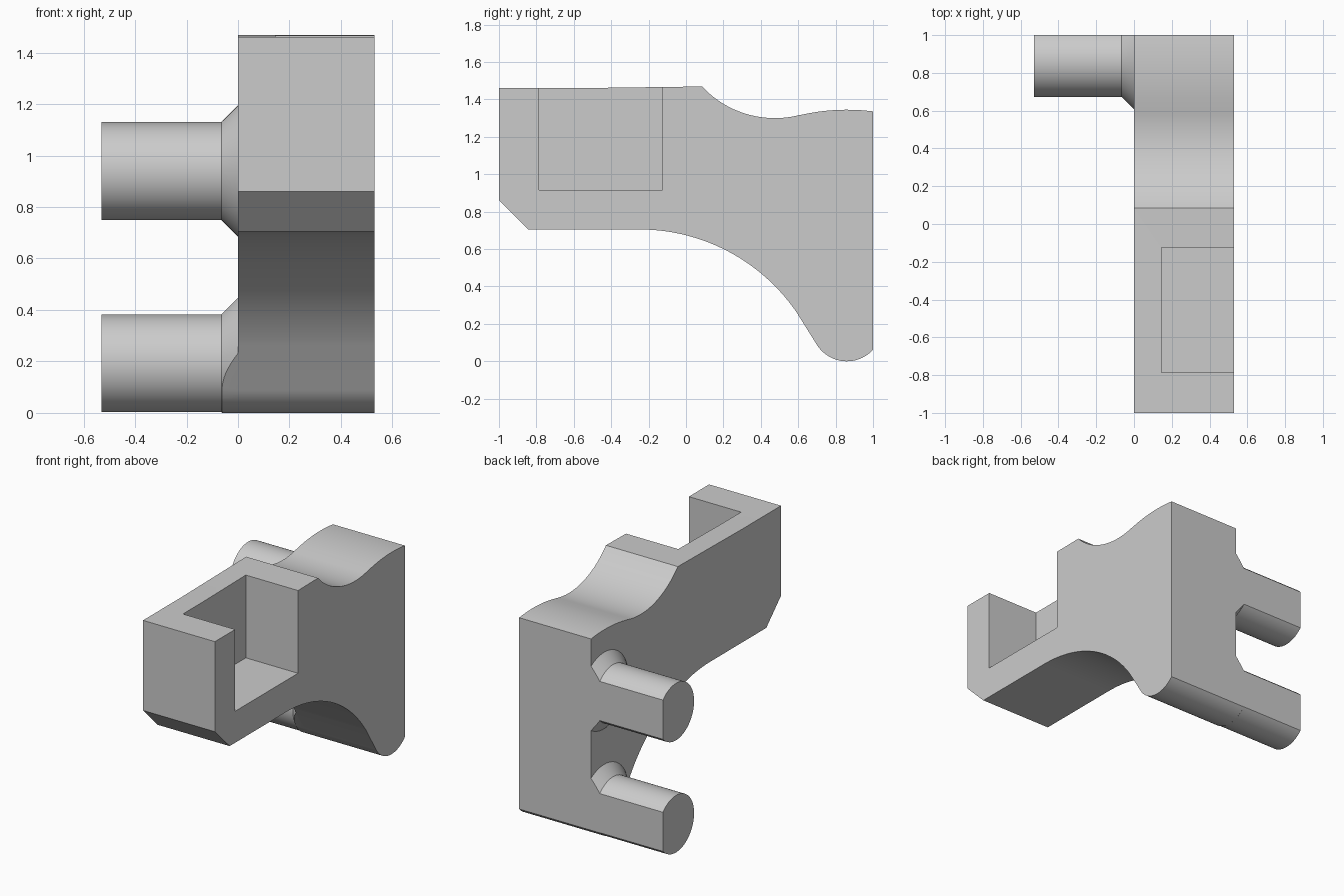
import bpy, bmesh
from math import sin, cos, radians

cube = bpy.data.objects.get("Cube")
if cube:
    bpy.data.objects.remove(cube, do_unlink=True)

grey = bpy.data.materials.new("plain_grey")
grey.use_nodes = True
colour = (0.6, 0.6, 0.6, 1)
grey.diffuse_color = colour
grey.node_tree.nodes["Principled BSDF"].inputs["Base Color"].default_value = colour


def make_object(name, bm):
    bmesh.ops.recalc_face_normals(bm, faces=bm.faces)
    mesh = bpy.data.meshes.new(name)
    bm.to_mesh(mesh)
    bm.free()
    mesh.materials.append(grey)
    obj = bpy.data.objects.new(name, mesh)
    bpy.context.collection.objects.link(obj)
    return obj


def arc(y, z, r, start, end, steps):
    """Points on a circle in the side plane, angles in degrees."""
    angles = [radians(start + (end - start) * i / steps) for i in range(steps + 1)]
    return [(y + r * cos(a), z + r * sin(a)) for a in angles]


def prism(name, outline, x0, x1):
    """Extrude a side outline across the width."""
    bm = bmesh.new()
    face = bm.faces.new([bm.verts.new((x0, y, z)) for y, z in outline])
    side = bmesh.ops.extrude_face_region(bm, geom=[face])["geom"]
    moved = [v for v in side if isinstance(v, bmesh.types.BMVert)]
    bmesh.ops.translate(bm, verts=moved, vec=(x1 - x0, 0, 0))
    return make_object(name, bm)


def lathe_x(name, profile, y, z, sides=64):
    """Solid of revolution about the x direction from (x, radius) pairs."""
    bm = bmesh.new()
    rings = [[bm.verts.new((x, py, pz)) for py, pz in arc(y, z, r, 0, 360, sides)[:-1]]
             for x, r in profile]
    for a, b in zip(rings, rings[1:]):
        for i in range(sides):
            j = (i + 1) % sides
            bm.faces.new((a[i], a[j], b[j], b[i]))
    bm.faces.new(rings[0])
    bm.faces.new(rings[-1])
    return make_object(name, bm)


def apply_boolean(obj, cutter, operation):
    mod = obj.modifiers.new("cut", 'BOOLEAN')
    mod.object, mod.operation, mod.solver = cutter, operation, 'EXACT'
    bpy.context.view_layer.objects.active = obj
    bpy.ops.object.modifier_apply(modifier=mod.name)


# Side outline: chamfered nose, wavy top, flat back, rounded foot, arched belly
outline = [(-1, 0.86), (-1, 1.46), (-0.6, 1.46)]
outline += arc(0.475, 1.832, 0.532, 223, 283.6, 24)
outline += arc(0.86, 0.245, 1.1, 102, 82.7, 10)
outline += arc(0.86, 0.19, 0.19, -42.5, -148, 24)
outline += arc(-0.25, -0.315, 1.02, 34.6, 90, 28)
outline += [(-0.845, 0.705)]

# Main body with a pocket open to the top and the left side
body = prism("body", outline, 0, 0.53)
pocket = [(-0.787, 0.915), (-0.125, 0.915), (-0.125, 1.8), (-0.787, 1.8)]
cutter = prism("pocket_cutter", pocket, 0.145, 0.8)
apply_boolean(body, cutter, 'DIFFERENCE')
bpy.data.objects.remove(cutter, do_unlink=True)

# Two flared pegs, trimmed to the body outline
trimmer = prism("peg_trimmer", outline, -0.7, 0.3)
parts = [body]
for name, height in (("upper_peg", 0.94), ("lower_peg", 0.193)):
    peg = lathe_x(name, [(-0.53, 0.19), (-0.065, 0.19), (0, 0.255)], 0.862, height)
    apply_boolean(peg, trimmer, 'INTERSECT')
    parts.append(peg)
bpy.data.objects.remove(trimmer, do_unlink=True)

# Smooth curves, keep the hard edges
bpy.ops.object.select_all(action='DESELECT')
for obj in parts:
    obj.select_set(True)
bpy.context.view_layer.objects.active = body
bpy.ops.object.shade_smooth_by_angle(angle=radians(25))
